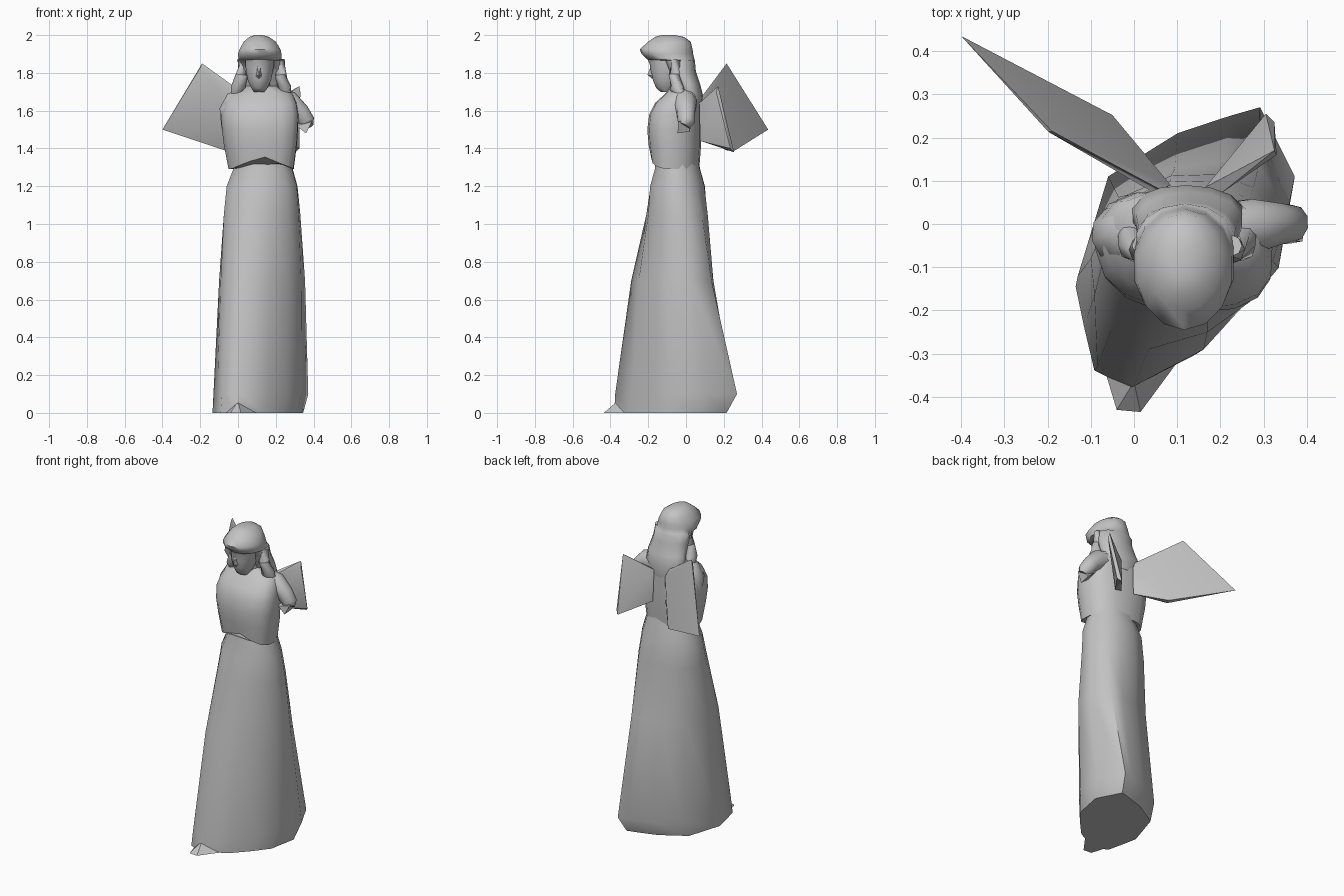
import bpy, bmesh, math
from mathutils import Vector

cube = bpy.data.objects.get("Cube")
if cube:
    bpy.data.objects.remove(cube, do_unlink=True)

stone = bpy.data.materials.new("grey stone")
stone.use_nodes = True
stone.diffuse_color = (0.55, 0.55, 0.55, 1)
stone.node_tree.nodes["Principled BSDF"].inputs["Base Color"].default_value = (0.55, 0.55, 0.55, 1)


def finish(name, bm, angle):
    bmesh.ops.recalc_face_normals(bm, faces=bm.faces[:])
    mesh = bpy.data.meshes.new(name)
    bm.to_mesh(mesh)
    bm.free()
    mesh.materials.append(stone)
    obj = bpy.data.objects.new(name, mesh)
    bpy.context.collection.objects.link(obj)
    bpy.ops.object.select_all(action='DESELECT')
    obj.select_set(True)
    bpy.context.view_layer.objects.active = obj
    bpy.ops.object.shade_smooth_by_angle(angle=math.radians(angle))
    return obj


def loft(name, rings, angle=50):
    """Skin closed rings of points and cap both ends."""
    bm = bmesh.new()
    loops = [[bm.verts.new(p) for p in ring] for ring in rings]
    for a, b in zip(loops, loops[1:]):
        for i in range(len(a)):
            j = (i + 1) % len(a)
            bm.faces.new((a[i], a[j], b[j], b[i]))
    bm.faces.new(loops[0])
    bm.faces.new(loops[-1])
    return finish(name, bm, angle)


def hull(name, points, angle=25):
    bm = bmesh.new()
    for p in points:
        bm.verts.new(p)
    bmesh.ops.convex_hull(bm, input=bm.verts[:])
    return finish(name, bm, angle)


def circle(n, turn=0.0):
    return [(-math.sin(turn + math.tau * i / n), -math.cos(turn + math.tau * i / n)) for i in range(n)]


def fit(shape, z, x0, x1, y0, y1):
    """Stretch a flat outline to fill a rectangle at height z."""
    xs, ys = zip(*shape)
    lx, ly = min(xs), min(ys)
    sx, sy = (x1 - x0) / (max(xs) - lx), (y1 - y0) / (max(ys) - ly)
    return [Vector((x0 + (x - lx) * sx, y0 + (y - ly) * sy, z)) for x, y in shape]


def limb(name, stations, n=10):
    """Rounded limb through (centre, radius) stations."""
    rings = []
    for k, (c, r) in enumerate(stations):
        a = Vector(stations[max(k - 1, 0)][0])
        b = Vector(stations[min(k + 1, len(stations) - 1)][0])
        q = (b - a).to_track_quat('Z', 'Y')
        rings.append([Vector(c) + q @ Vector((x * r, y * r, 0)) for x, y in circle(n)])
    return loft(name, rings)


# Long skirt: lopsided hem blending into a round waist
hem = [(0, -.375), (-.085, -.33), (-.11, -.22), (-.13, -.12), (-.06, .11), (.1, .21),
       (.22, .25), (.29, .27), (.37, .11), (.335, -.08), (.26, -.18), (.16, -.29)]
waist = [(.13 + .19 * x, -.045 + .145 * y) for x, y in circle(12, 0.3)]
skirt = []
for t, z, *box in [(0, 0, -.135, .345, -.38, .215), (0, .1, -.13, .372, -.375, .27),
                   (.5, .7, -.1, .355, -.29, .145), (.85, 1.05, -.075, .33, -.21, .115),
                   (1, 1.2, -.06, .315, -.19, .1), (1, 1.29, -.025, .29, -.165, .075),
                   (1, 1.37, -.02, .28, -.16, .06)]:
    shape = [(a[0] + (b[0] - a[0]) * t, a[1] + (b[1] - a[1]) * t) for a, b in zip(hem, waist)]
    skirt.append(fit(shape, z, *box))
loft("skirt", skirt)
hull("skirt_tip", [(.015, -.435, 0), (-.04, -.43, 0), (-.07, -.33, 0), (.1, -.32, 0), (0, -.365, .06)])

# Bodice, its lower edge raised in an arch at the front
body = circle(16)
body = [(math.copysign(abs(x) ** .8, x) - .12 * y, math.copysign(abs(y) ** .8, y)) for x, y in body]
bodice = [fit(body, *r) for r in [
    (1.29, -.05, .295, -.185, .07), (1.42, -.075, .312, -.198, .08),
    (1.5, -.085, .318, -.205, .08), (1.58, -.09, .32, -.195, .08),
    (1.64, -.075, .31, -.165, .08), (1.69, -.045, .29, -.11, .075),
    (1.73, .04, .2, -.08, .05)]]
for p in bodice[0]:
    if p.y < -.08:
        p.z += .07 * max(0, 1 - abs(p.x - .13) / .17)
loft("bodice", bodice)

# Shoulders and broken arm stumps
limb("right_shoulder", [((.04, -.02, 1.67), .05), ((0, -.02, 1.64), .075),
                        ((-.035, -.025, 1.59), .068), ((-.05, -.03, 1.5), .04)])
limb("left_shoulder", [((.2, -.01, 1.66), .06), ((.27, -.005, 1.64), .065),
                       ((.33, 0, 1.59), .05), ((.365, 0, 1.54), .045), ((.372, -.01, 1.52), .03)])
hull("left_stump", [(.393, .01, 1.56), (.39, -.04, 1.54), (.37, .035, 1.58), (.36, -.045, 1.48),
                    (.365, .02, 1.49), (.31, -.04, 1.52), (.31, .03, 1.54)])

# Neck, bowed face and nose
limb("neck", [((.12, -.02, 1.66), .065), ((.12, -.06, 1.76), .05), ((.115, -.07, 1.82), .05)])
head = circle(14)
loft("face", [fit(head, *r) for r in [
    (1.7, .085, .14, -.135, -.07), (1.72, .07, .155, -.158, -.05),
    (1.76, .052, .175, -.175, -.02), (1.81, .042, .185, -.188, 0),
    (1.84, .04, .19, -.19, 0), (1.89, .04, .19, -.21, 0)]])
hull("nose", [(.1, -.18, 1.85), (.122, -.18, 1.85), (.111, -.204, 1.79),
              (.092, -.17, 1.782), (.13, -.17, 1.782), (.111, -.18, 1.77)])

# Hair: domed crown with a jutting front band, falling behind the face
loft("hair", [fit(head, *r) for r in [
    (1.6, .05, .2, .01, .08), (1.68, -.01, .25, -.03, .09), (1.74, .005, .25, -.06, .075),
    (1.81, .01, .237, -.1, .052), (1.865, .005, .232, -.13, .047),
    (1.87, .003, .23, -.205, .045), (1.9, 0, .23, -.235, .038), (1.925, .008, .225, -.245, .035),
    (1.965, .03, .2, -.2, .025), (1.99, .06, .165, -.165, -.01), (2, .09, .13, -.13, -.06)]], 60)
for side, x in (("right", .02), ("left", .225)):
    out = -1 if side == "right" else 1
    limb(side + "_hair_lock", [((x, -.05, 1.87), .025), ((x, -.06, 1.79), .032),
                               ((x + .02 * out, -.05, 1.72), .038),
                               ((x + .035 * out, -.02, 1.67), .025)], 8)

# Wings: thin faceted plates rooted in the back
hull("right_wing", [(-.19, .215, 1.85), (-.198, .213, 1.83), (-.4, .435, 1.5), (-.05, .252, 1.385),
                    (-.07, .215, 1.39), (.08, .09, 1.45), (.05, .07, 1.5),
                    (-.02, .12, 1.69), (.06, .08, 1.67), (.085, .09, 1.62)])
hull("left_wing", [(.325, .17, 1.73), (.33, .16, 1.7), (.305, .255, 1.38), (.325, .235, 1.4),
                   (.165, .085, 1.64), (.2, .07, 1.64), (.17, .09, 1.44), (.205, .075, 1.44)])
